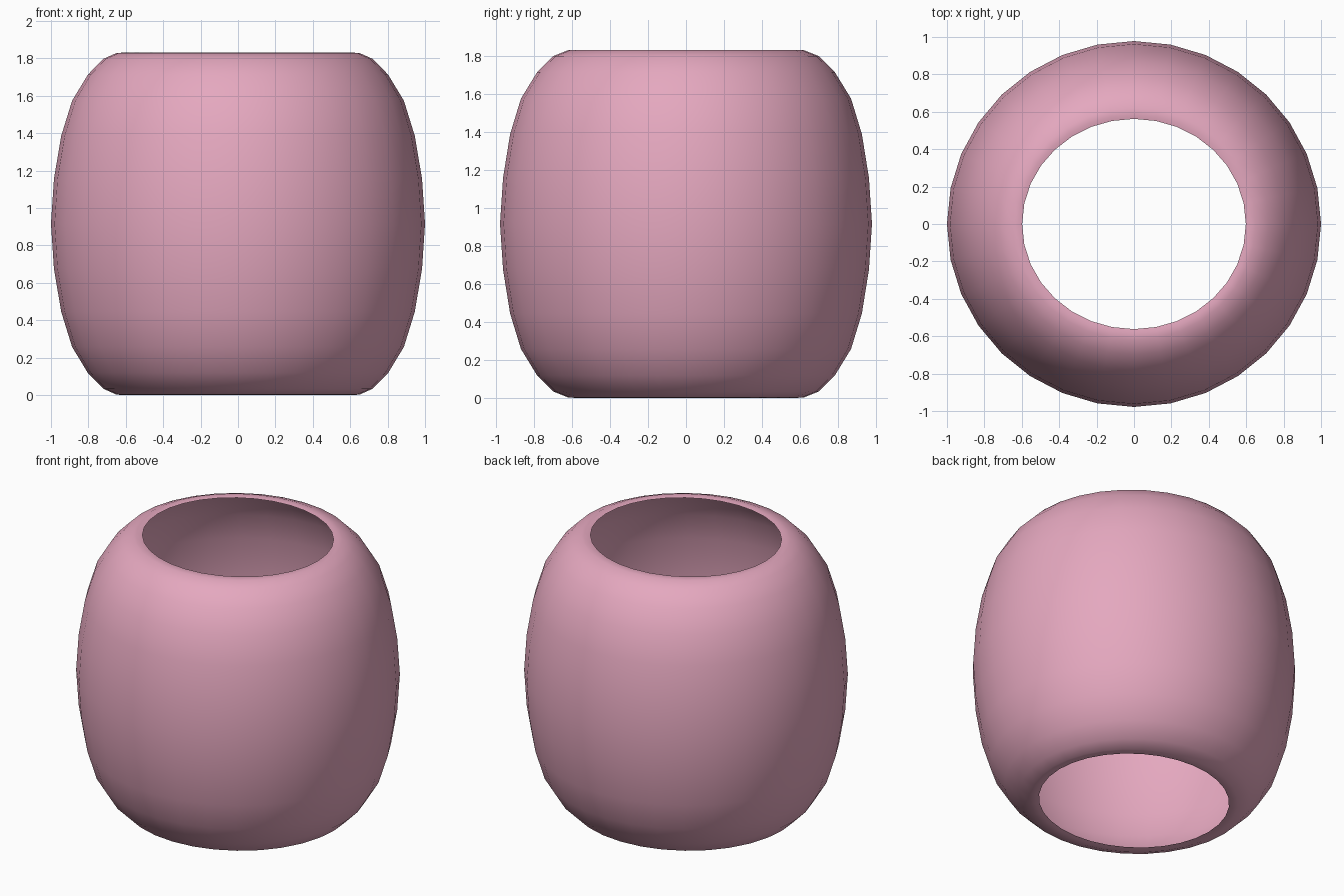
import bpy, bmesh, math

if "Cube" in bpy.data.objects:
    bpy.data.objects.remove(bpy.data.objects["Cube"])

SEGMENTS = 32
HEIGHT = 1.83
MID = HEIGHT / 2

# Upper half of the wall profile: half-width in x, half-width in y, z
upper = [
    (1.00, 0.978, MID),
    (0.984, 0.962, 1.156),
    (0.945, 0.925, 1.386),
    (0.887, 0.868, 1.573),
    (0.803, 0.783, 1.712),
    (0.72, 0.698, 1.797),
    (0.65, 0.62, 1.828),
    (0.62, 0.585, 1.83),
    (0.598, 0.562, 1.826),
]
# Mirror the profile to get the lower half
lower = [(rx, ry, HEIGHT - z) for rx, ry, z in reversed(upper[1:])]
profile = lower + upper

# Open barrel wall, lofted ring by ring
bm = bmesh.new()
rings = []
for rx, ry, z in profile:
    angles = [2 * math.pi * i / SEGMENTS for i in range(SEGMENTS)]
    rings.append([bm.verts.new((rx * math.cos(a), ry * math.sin(a), z)) for a in angles])
for a, b in zip(rings, rings[1:]):
    for i in range(SEGMENTS):
        j = (i + 1) % SEGMENTS
        bm.faces.new((a[i], a[j], b[j], b[i])).smooth = True

mesh = bpy.data.meshes.new("barrel_bead")
bm.to_mesh(mesh)
bm.free()
bead = bpy.data.objects.new("barrel_bead", mesh)
bpy.context.collection.objects.link(bead)

# Pink finish
pink = bpy.data.materials.new("pink")
pink.diffuse_color = (0.78, 0.39, 0.52, 1)
pink.use_nodes = True
pink.node_tree.nodes["Principled BSDF"].inputs["Base Color"].default_value = pink.diffuse_color
mesh.materials.append(pink)
